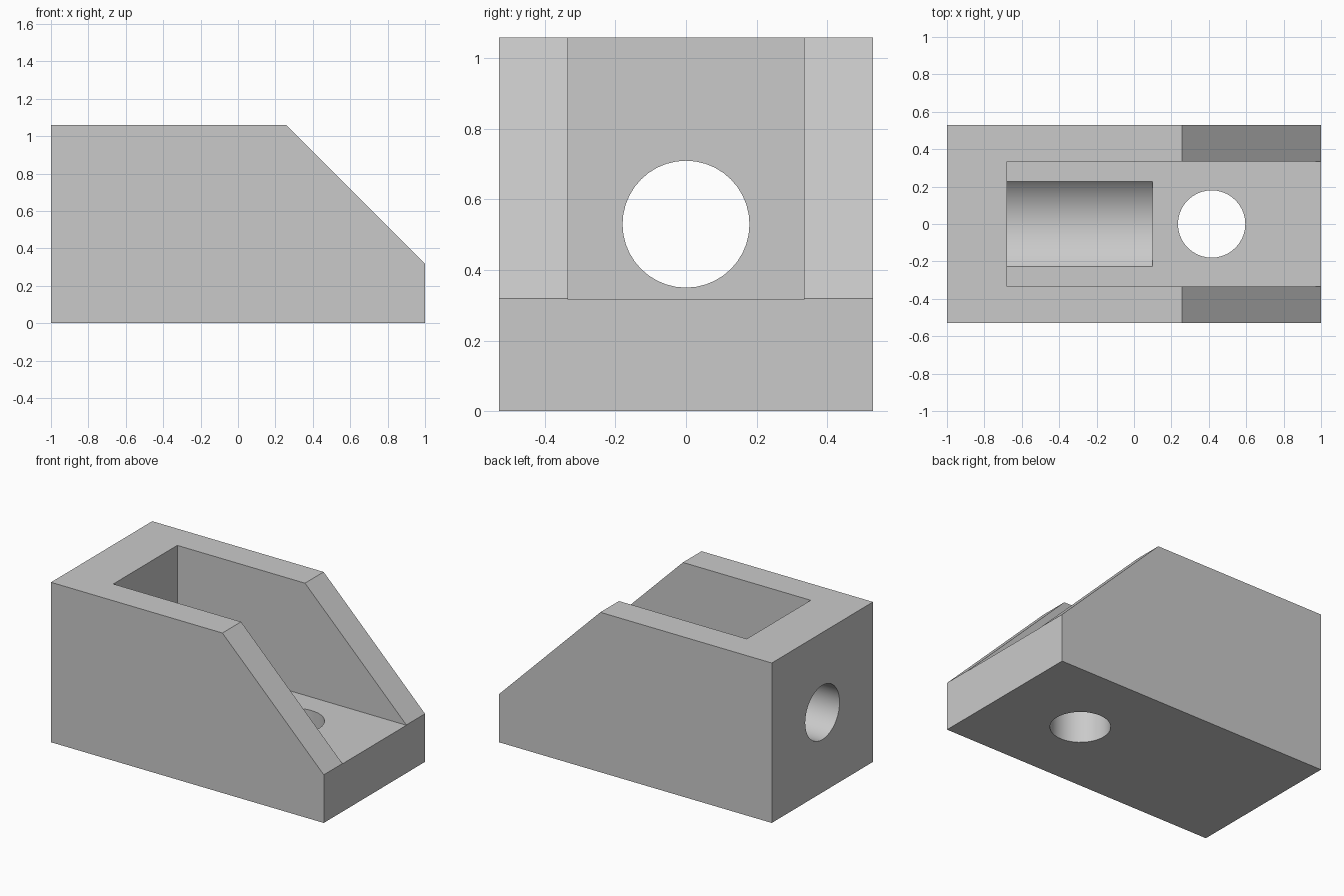
import bpy, bmesh
from mathutils import Matrix

cube = bpy.data.objects.get("Cube")
if cube:
    bpy.data.objects.remove(cube, do_unlink=True)

HALF_Y, TOP, FLOOR = 0.53, 1.06, 0.317
POCKET_X, POCKET_Y, AXIS_Z = -0.68, 0.335, 0.53

grey = bpy.data.materials.new("light_grey")
grey.use_nodes = True
colour = (0.59, 0.59, 0.59, 1)
grey.diffuse_color = colour
grey.node_tree.nodes["Principled BSDF"].inputs["Base Color"].default_value = colour


def make_object(name, bm):
    bmesh.ops.recalc_face_normals(bm, faces=bm.faces)
    mesh = bpy.data.meshes.new(name)
    bm.to_mesh(mesh)
    bm.free()
    mesh.materials.append(grey)
    obj = bpy.data.objects.new(name, mesh)
    bpy.context.collection.objects.link(obj)
    return obj


def prism(name, profile, half_y):
    """Extrude an x-z profile symmetrically along y."""
    bm = bmesh.new()
    face = bm.faces.new([bm.verts.new((x, -half_y, z)) for x, z in profile])
    ext = bmesh.ops.extrude_face_region(bm, geom=[face])["geom"]
    verts = [v for v in ext if isinstance(v, bmesh.types.BMVert)]
    bmesh.ops.translate(bm, verts=verts, vec=(0, 2 * half_y, 0))
    return make_object(name, bm)


def cylinder(name, radius, start, end, centre, axis):
    """Cylinder along x or z; centre is (y, z) offset for x and x for z."""
    bm = bmesh.new()
    if axis == "X":
        place = Matrix.Translation(((start + end) / 2, 0, centre)) @ Matrix.Rotation(1.5707963, 4, "Y")
    else:
        place = Matrix.Translation((centre, 0, (start + end) / 2))
    bmesh.ops.create_cone(bm, cap_ends=True, segments=40, radius1=radius,
                          radius2=radius, depth=end - start, matrix=place)
    return make_object(name, bm)


# Solid body with sloping front end
body = prism("bracket_body", [(-1, 0), (1, 0), (1, FLOOR + 0.002), (0.257, TOP), (-1, TOP)], HALF_Y)

# Pocket, round trough in its floor, hole in the end wall, hole in the floor
cutters = [
    prism("pocket_cutter", [(POCKET_X, FLOOR), (1.2, FLOOR), (1.2, 1.3), (POCKET_X, 1.3)], POCKET_Y),
    cylinder("trough_cutter", 0.313, POCKET_X, 0.10, AXIS_Z, "X"),
    cylinder("wall_hole_cutter", 0.18, -1.2, -0.5, AXIS_Z, "X"),
    cylinder("floor_hole_cutter", 0.18, -0.2, 0.6, 0.415, "Z"),
]
bpy.ops.object.select_all(action="DESELECT")
body.select_set(True)
bpy.context.view_layer.objects.active = body
for cutter in cutters:
    cutter.hide_render = True
    mod = body.modifiers.new(cutter.name, "BOOLEAN")
    mod.operation, mod.solver, mod.object = "DIFFERENCE", "EXACT", cutter
    bpy.ops.object.modifier_apply(modifier=mod.name)
    bpy.data.objects.remove(cutter, do_unlink=True)

bpy.ops.object.shade_smooth_by_angle(angle=0.5)
